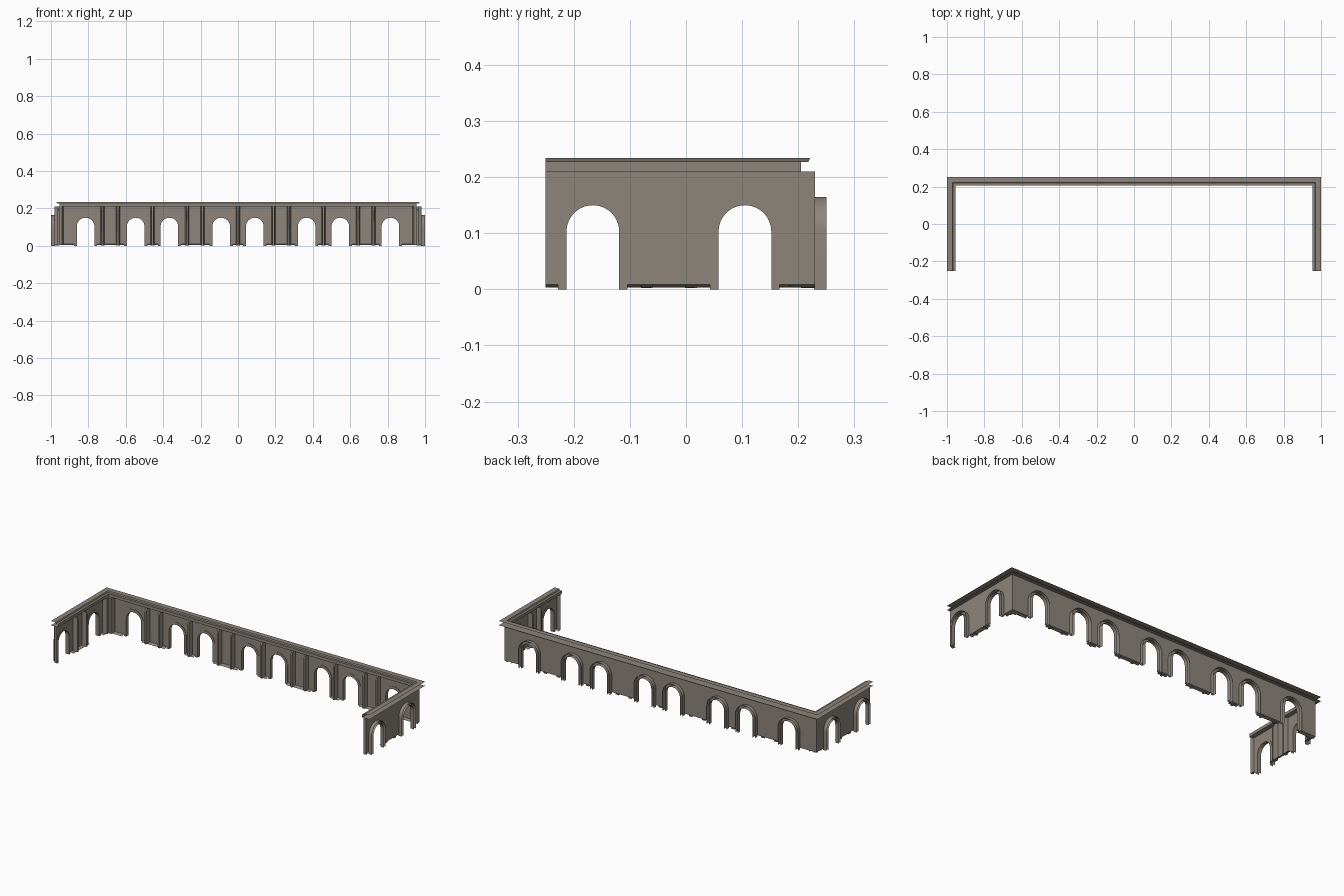
import bpy, bmesh, math

if "Cube" in bpy.data.objects:
    bpy.data.objects.remove(bpy.data.objects["Cube"])

stone = bpy.data.materials.new("warm grey stone")
stone.diffuse_color = (0.27, 0.235, 0.2, 1)
stone.use_nodes = True
stone.node_tree.nodes["Principled BSDF"].inputs["Base Color"].default_value = stone.diffuse_color

WALL, BACK, FRONT = 0.23, 0.25, 0.205   # depths: wall sheet, arch back, pilaster face
TOP, BASE, SPRING = 0.21, 0.009, 0.103
R_OUT, R_IN, SEG = 0.062, 0.047, 20


def to_back(u, d, z):
    return (u, d, z)


def to_side(u, d, z):
    return (-(d + 0.75), u, z)


def make(name, build, frame=to_back, mirror=False):
    bm = bmesh.new()

    def face(*pts):
        bm.faces.new([bm.verts.new(frame(*p)) for p in pts])
    build(face)
    bmesh.ops.remove_doubles(bm, verts=bm.verts, dist=1e-5)
    me = bpy.data.meshes.new(name)
    bm.to_mesh(me)
    bm.free()
    me.materials.append(stone)
    ob = bpy.data.objects.new(name, me)
    bpy.context.collection.objects.link(ob)
    bpy.context.view_layer.objects.active = ob
    ob.select_set(True)
    bpy.ops.object.shade_smooth_by_angle(angle=math.radians(25))
    ob.select_set(False)
    if mirror:
        ob.modifiers.new("mirror", 'MIRROR')
    return ob


def arch_path(c, r):
    arc = [(c - r * math.cos(math.pi * i / SEG), SPRING + r * math.sin(math.pi * i / SEG))
           for i in range(SEG + 1)]
    return [(c - r, 0)] + arc + [(c + r, 0)]


# Wall sheet with arched gaps, plus sloping base strip under each pier
def wall(start, end, arches):
    def build(face):
        left = start
        for c in arches + [None]:
            right = end if c is None else c - R_OUT
            face((left, WALL, BASE), (right, WALL, BASE), (right, WALL, TOP), (left, WALL, TOP))
            face((left, 0.212, 0.003), (right, 0.212, 0.003), (right, WALL, BASE), (left, WALL, BASE))
            if c is None:
                break
            p = arch_path(c, R_OUT)[1:-1]
            for (a, za), (b, zb) in zip(p, p[1:]):
                face((a, WALL, za), (b, WALL, zb), (b, WALL, TOP), (a, WALL, TOP))
            left = c + R_OUT
    return build


# Arch surrounds: flat ring, inner soffit and outer shell
def surrounds(arches):
    f = WALL - 0.002

    def build(face):
        for c in arches:
            o, n = arch_path(c, R_OUT), arch_path(c, R_IN)
            for i in range(len(o) - 1):
                (a, za), (b, zb) = o[i], o[i + 1]
                (e, ze), (g, zg) = n[i], n[i + 1]
                face((e, f, ze), (g, f, zg), (b, f, zb), (a, f, za))
                face((e, BACK, ze), (g, BACK, zg), (g, f, zg), (e, f, ze))
                face((a, f, za), (b, f, zb), (b, BACK, zb), (a, BACK, za))
    return build


# Chamfered pilasters whose tops lean back under the cornice
def pilasters(centres):
    w, n, z0, z1 = 0.0105, 0.0045, 0.002, 0.186

    def build(face):
        for c in centres:
            face((c - n, FRONT, z0), (c + n, FRONT, z0), (c + n, FRONT, z1), (c - n, FRONT, z1))
            face((c - n, FRONT, z1), (c + n, FRONT, z1), (c + n, 0.218, TOP), (c - n, 0.218, TOP))
            face((c - w, WALL, z0), (c - n, FRONT, z0), (c - n, FRONT, z1),
                 (c - n, 0.218, TOP), (c - w, WALL, TOP))
            face((c + n, FRONT, z0), (c + w, WALL, z0), (c + w, WALL, TOP),
                 (c + n, 0.218, TOP), (c + n, FRONT, z1))
            face((c - w, WALL, z0), (c + w, WALL, z0), (c + n, FRONT, z0), (c - n, FRONT, z0))
    return build


back_arches = [-0.815, -0.547, -0.367, -0.09, 0.09, 0.367, 0.547, 0.815]
side_arches = [-0.166, 0.105]
back_pil = [0] + [s * x for x in (0.19, 0.272, 0.457, 0.642, 0.725) for s in (-1, 1)]

make("back_wall", wall(-0.98, 0.98, back_arches))
make("back_arch_surrounds", surrounds(back_arches))
make("back_pilasters", pilasters(back_pil))
make("side_walls", wall(-0.25, WALL, side_arches), to_side, True)
make("side_arch_surrounds", surrounds(side_arches), to_side, True)
make("side_pilasters", pilasters([-0.07, 0.009]), to_side, True)


# Corner piers and the half pilasters at the open ends
def corner(face):
    plan = [(-0.98, 0.184), (-0.955, 0.19), (-0.955, 0.205), (-0.94, 0.205), (-0.934, 0.23)]
    for (a, b), (c, d) in zip(plan, plan[1:]):
        face((a, b, 0.003), (c, d, 0.003), (c, d, TOP), (a, b, TOP))


def end_strip(face):
    face((-0.25, FRONT + 0.008, 0.003), (-0.2445, WALL, 0.003),
         (-0.2445, WALL, TOP), (-0.25, FRONT + 0.008, TOP))


make("corner_piers", corner, mirror=True)
make("end_pilasters", end_strip, to_side, True)


# Cornice: open stepped profile swept round the U with mitred corners
def cornice(face):
    prof = [(0.25, 0.21), (0.205, 0.21), (0.205, 0.227), (0.218, 0.227), (0.221, 0.234), (0.25, 0.234)]

    def path(d, z):
        x = d + 0.75
        return [(-x, -0.25, z), (-x, d, z), (x, d, z), (x, -0.25, z)]
    for p, q in zip(prof, prof[1:]):
        a, b = path(*p), path(*q)
        for i in range(3):
            face(a[i], a[i + 1], b[i + 1], b[i])


make("cornice", cornice)
